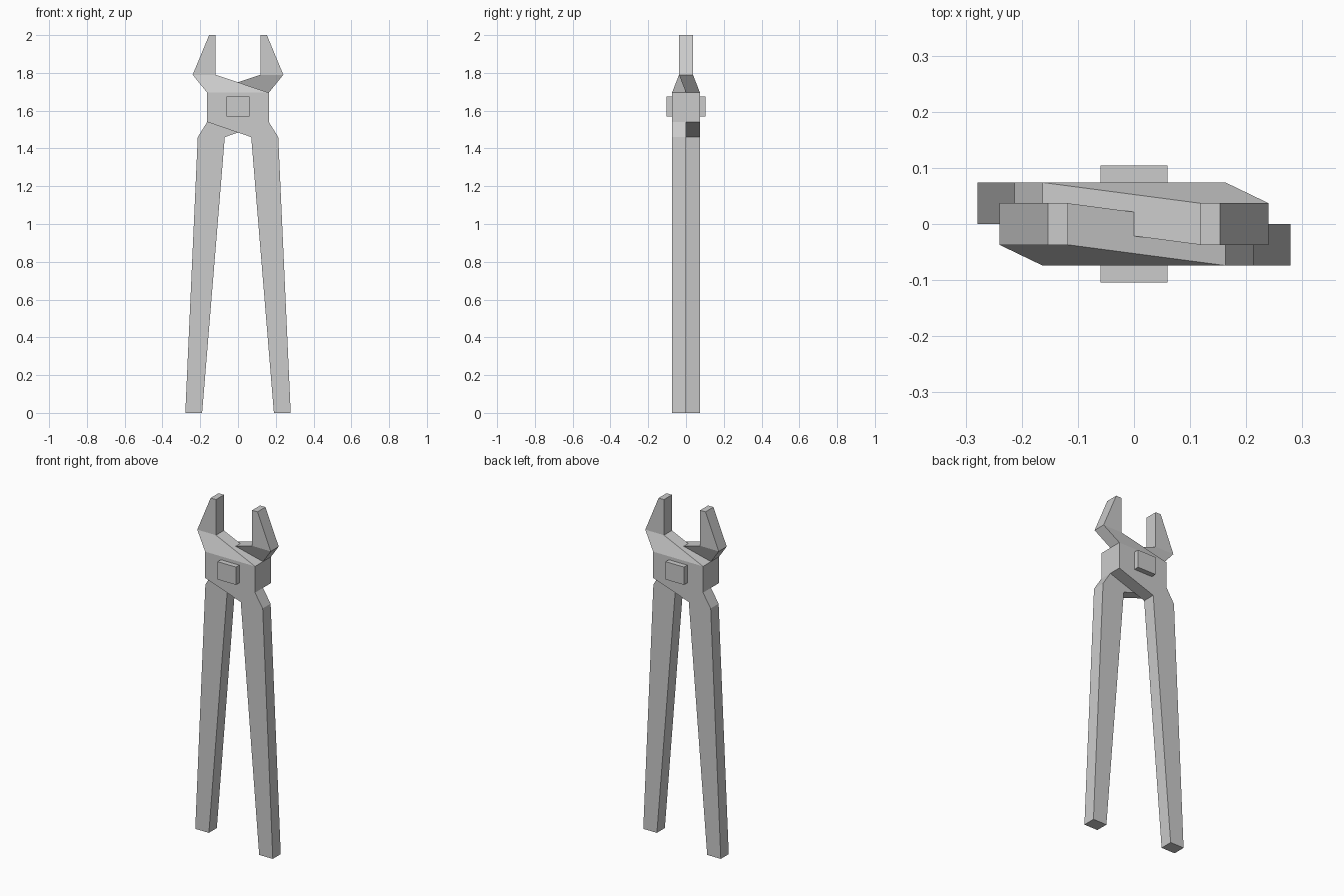
import bpy, bmesh
from math import pi
from mathutils import Matrix

if "Cube" in bpy.data.objects:
    bpy.data.objects.remove(bpy.data.objects["Cube"])


def make_object(name, bm):
    bmesh.ops.recalc_face_normals(bm, faces=bm.faces)
    mesh = bpy.data.meshes.new(name)
    bm.to_mesh(mesh)
    bm.free()
    obj = bpy.data.objects.new(name, mesh)
    bpy.context.collection.objects.link(obj)
    return obj


def loft(sections):
    """Rectangular cross-sections (z, x0, x1, y0, y1) joined bottom to top."""
    bm = bmesh.new()
    rings = [[bm.verts.new((x, y, z)) for x, y in
              ((x0, y0), (x1, y0), (x1, y1), (x0, y1))]
             for z, x0, x1, y0, y1 in sections]
    for a, b in zip(rings, rings[1:]):
        for i in range(4):
            j = (i + 1) % 4
            bm.faces.new((a[i], a[j], b[j], b[i]))
    bm.faces.new(rings[0][::-1])
    bm.faces.new(rings[-1])
    return bm


# One half: handle, offset pivot block, then jaw crossing to the other side
T = 0.074
half = [
    (0.00, 0.190, 0.279, -T, 0),
    (1.46, 0.070, 0.213, -T, 0),
    (1.54, -0.163, 0.163, -T, 0),
    (1.695, -0.163, 0.163, -T, 0),
    (1.79, -0.240, -0.118, -T / 2, T / 2),
    (2.00, -0.153, -0.118, -T / 2, T / 2),
]

# The second half is the first turned half a revolution
for name, angle in (("front_half", 0), ("back_half", pi)):
    bm = loft(half)
    bm.transform(Matrix.Rotation(angle, 4, 'Z'))
    make_object(name, bm)

# Pivot pin through both halves
make_object("pivot_pin", loft([(1.57, -0.06, 0.06, -0.1045, 0.1045),
                               (1.675, -0.06, 0.06, -0.1045, 0.1045)]))
